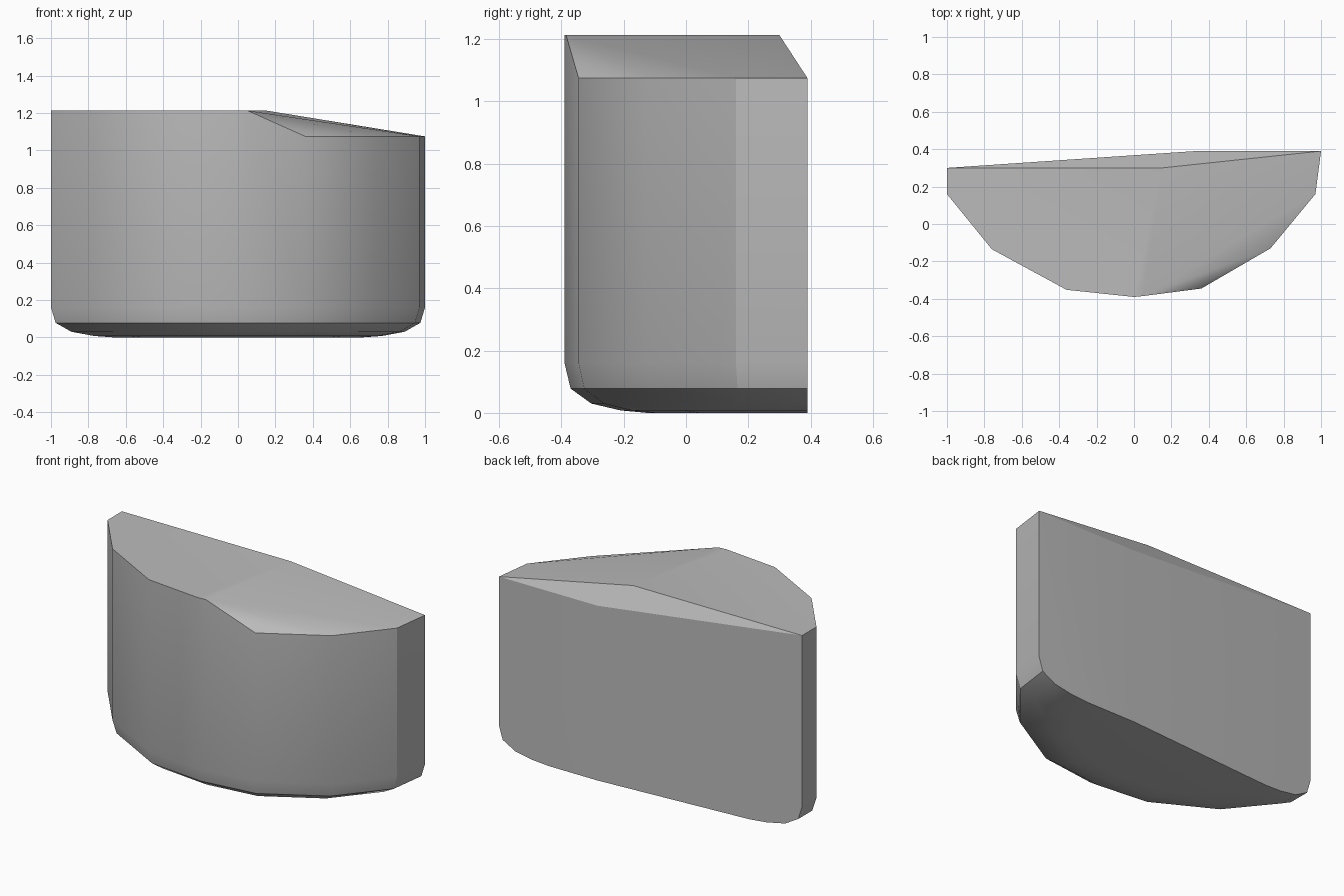
import bpy
import bmesh

cube = bpy.data.objects.get("Cube")
if cube:
    bpy.data.objects.remove(cube, do_unlink=True)

BACK = 0.39       # rear wall
LOW, HIGH = 1.075, 1.213    # rims of the sloped and flat top

# Plan outline from the rear right-hand corner round the front
left_rim = [(-1, 0.30), (-1, 0.16), (-0.76, -0.135), (-0.36, -0.352), (0, -0.39)]
right_rim = [(0.36, -0.345), (0.73, -0.13), (0.97, 0.16), (1, BACK)]
bend = (0.33, BACK)         # slight fold in the rear wall
ridge = [(0.05, -0.385), (0.15, 0.30)]   # ends of the flat top


def wall_y(x):
    """Rear wall position at a given x."""
    return min(BACK, BACK - (bend[0] - x) * 0.0677)


points = [(x, y, HIGH) for x, y in left_rim + ridge]
points += [(x, y, LOW) for x, y in right_rim + [bend]]

# Rounded underside: shrinking rings, cut off by the rear wall
for scale, z in [(1, 0.16), (0.975, 0.078), (0.89, 0.03), (0.77, 0.008), (0.66, 0)]:
    for x, y in left_rim + right_rim:
        x, y = x * scale, BACK + (y - BACK) * scale
        points.append((x, min(y, wall_y(x)), z))
points.append((*bend, 0))

# Solid body wrapped round the profile points
bm = bmesh.new()
for p in points:
    bm.verts.new(p)
hull = bmesh.ops.convex_hull(bm, input=bm.verts)
loose = {g for g in hull["geom_interior"] + hull["geom_unused"]
         if isinstance(g, bmesh.types.BMVert)}
bmesh.ops.delete(bm, geom=list(loose), context="VERTS")
bmesh.ops.dissolve_limit(bm, angle_limit=0.01, verts=bm.verts, edges=bm.edges)
bmesh.ops.recalc_face_normals(bm, faces=bm.faces)
mesh = bpy.data.meshes.new("body")
bm.to_mesh(mesh)
bm.free()

body = bpy.data.objects.new("body", mesh)
bpy.context.collection.objects.link(body)

# Plain grey finish
grey = bpy.data.materials.new("grey")
grey.use_nodes = True
colour = (0.5, 0.5, 0.5, 1)
grey.diffuse_color = colour
grey.node_tree.nodes["Principled BSDF"].inputs["Base Color"].default_value = colour
mesh.materials.append(grey)

bpy.ops.object.select_all(action="DESELECT")
body.select_set(True)
bpy.context.view_layer.objects.active = body
bpy.ops.object.shade_smooth_by_angle(angle=0.52)
